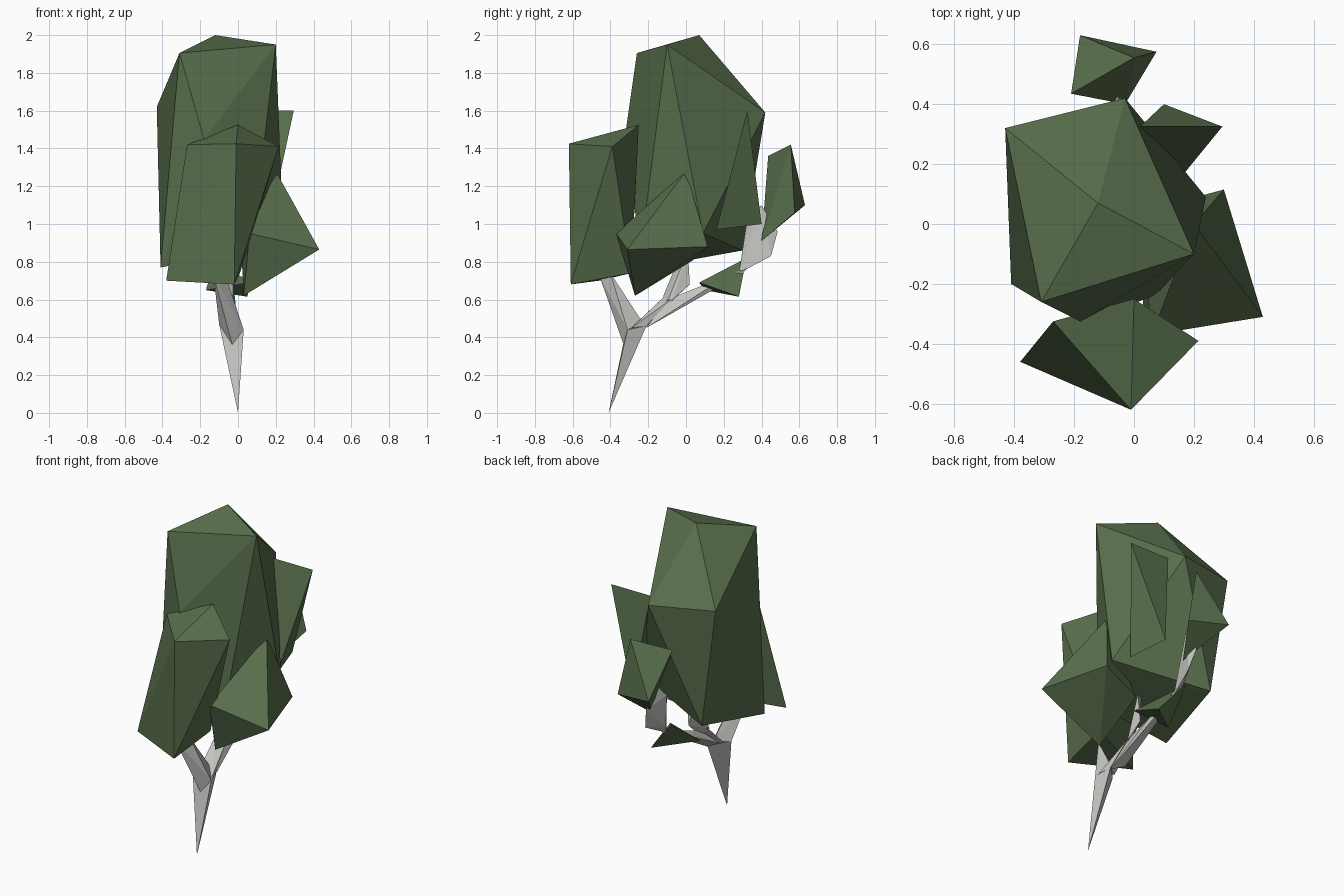
import bpy
import bmesh

cube = bpy.data.objects.get("Cube")
if cube:
    bpy.data.objects.remove(cube, do_unlink=True)


def material(name, rgb):
    mat = bpy.data.materials.new(name)
    mat.use_nodes = True
    mat.diffuse_color = (*rgb, 1)
    bsdf = next(n for n in mat.node_tree.nodes if n.type == 'BSDF_PRINCIPLED')
    bsdf.inputs["Base Color"].default_value = (*rgb, 1)
    bsdf.inputs["Roughness"].default_value = 0.9
    return mat


leaf_green = material("leaf green", (0.10, 0.16, 0.073))
bark_grey = material("pale bark", (0.56, 0.56, 0.54))


def faceted(name, mat, *corners):
    """Flat-shaded convex chunk wrapped around a few corner points."""
    bm = bmesh.new()
    for corner in corners:
        bm.verts.new(corner)
    hull = bmesh.ops.convex_hull(bm, input=bm.verts[:])
    spare = {v for v in hull["geom_interior"] + hull["geom_unused"]
             if isinstance(v, bmesh.types.BMVert)}
    bmesh.ops.delete(bm, geom=list(spare), context='VERTS')
    bmesh.ops.recalc_face_normals(bm, faces=bm.faces[:])
    mesh = bpy.data.meshes.new(name)
    bm.to_mesh(mesh)
    bm.free()
    mesh.materials.append(mat)
    obj = bpy.data.objects.new(name, mesh)
    bpy.context.scene.collection.objects.link(obj)
    return obj


# Tall central crown
faceted("main_crown", leaf_green,
        (-.12, .07, 2), (-.31, -.26, 1.905), (.2, -.1, 1.95),
        (-.03, .42, 1.59), (-.43, .32, 1.62), (-.18, -.325, 1.45),
        (-.41, -.2, .77), (-.32, .3, .86), (.24, .09, .95), (.07, -.24, .86))

# Front clump, leaning forward and left
faceted("front_clump", leaf_green,
        (-.01, -.62, 1.425), (.215, -.39, 1.41), (0, -.25, 1.525),
        (-.27, -.325, 1.42), (-.38, -.46, .7), (-.02, -.61, .68),
        (.01, -.29, .74))

# Side clump
faceted("side_clump", leaf_green,
        (.2, 0, 1.28), (.43, -.31, .865), (.06, -.37, .95),
        (.3, .115, .88), (.03, -.27, .62), (.02, .04, .81))

# Thin wedge at the rear side
faceted("rear_side_wedge", leaf_green,
        (.295, .325, 1.6), (.02, .325, 1.6), (.1, .4, 1), (.16, .16, .97))

# Small clump at the far back
faceted("back_clump", leaf_green,
        (0, .555, 1.42), (-.21, .435, 1.36), (-.18, .63, 1.1),
        (.075, .575, 1.06), (-.03, .4, .91))

# Little clump under the back branch
faceted("low_clump", leaf_green,
        (.05, .28, .615), (-.17, .1, .65), (-.12, .32, .82), (.06, .07, .69))

# Trunk spike and forked branches
faceted("trunk", bark_grey,
        (0, -.41, 0), (.03, -.31, .44), (-.02, -.33, .35),
        (-.1, -.31, .47), (0, -.21, .46))
faceted("front_branch", bark_grey,
        (.03, -.31, .44), (-.1, -.31, .47), (-.03, -.33, .36),
        (-.03, -.23, .48), (-.13, -.46, .73), (-.07, -.4, .74))
faceted("crown_branch_lower", bark_grey,
        (.02, -.29, .45), (-.08, -.27, .47), (0, -.21, .46),
        (-.08, -.1, .63), (-.03, -.13, .57), (-.02, -.08, .6))
faceted("crown_branch_upper", bark_grey,
        (-.08, -.12, .62), (-.03, -.11, .56), (-.02, -.07, .6),
        (-.07, -.02, .86), (-.02, .01, .86), (-.03, .02, .68))
faceted("back_branch", bark_grey,
        (-.1, -.2, .5), (0, -.21, .45), (-.03, -.1, .6),
        (-.09, .12, .67), (-.02, .1, .65), (-.05, .33, .77), (-.05, .3, .74))
faceted("back_branch_tip", bark_grey,
        (-.06, .28, .74), (-.09, .33, .8), (-.03, .45, .83),
        (-.06, .485, .96), (-.05, .4, 1.1), (-.09, .32, 1))
